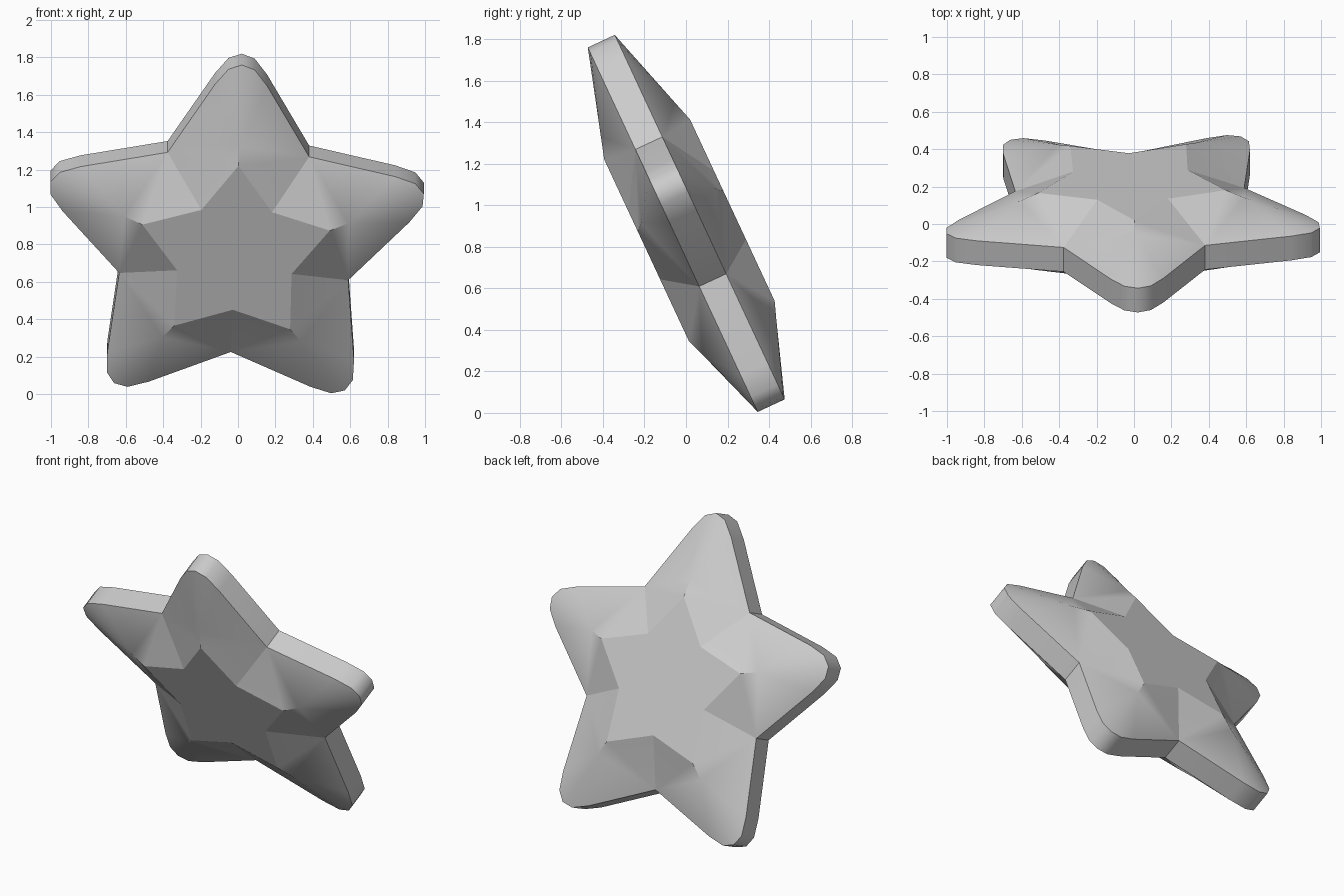
import bpy
import bmesh
from math import cos, sin, radians
from mathutils import Matrix, Vector

cube = bpy.data.objects.get("Cube")
if cube:
    bpy.data.objects.remove(cube, do_unlink=True)

# Star proportions
ARMS = 5
STEP = radians(360 / ARMS)
EDGE_HALF = 0.0715      # half thickness of the rim
FACE_HALF = 0.228       # half thickness at the raised faces
NOTCH_R, FACE_NOTCH_R = 0.644, 0.322
FACE_TIP_R, TIP_R = 0.527, 1.05
TIP = [(-0.14, 0.93), (-0.07, 1.023), (0, TIP_R), (0.07, 1.023), (0.14, 0.93)]

gray = bpy.data.materials.new("plain gray")
gray.use_nodes = True
gray.diffuse_color = (0.6, 0.6, 0.6, 1)
gray.node_tree.nodes["Principled BSDF"].inputs["Base Color"].default_value = gray.diffuse_color

bm = bmesh.new()


def ring(radius, arm, z, side=0.0):
    """Vertex at a radius and sideways offset along one arm."""
    return bm.verts.new(Matrix.Rotation(-STEP * arm, 3, 'Z') @ Vector((side, radius, z)))


def build_side(sign):
    """One bevelled face of the star; returns its rim and soft vertices."""
    rim_z, top_z = sign * EDGE_HALF, sign * FACE_HALF
    ridge_r = FACE_TIP_R + 0.2 * (TIP_R - FACE_TIP_R)
    ridge_z = sign * (FACE_HALF + 0.2 * (EDGE_HALF - FACE_HALF))
    notches = [ring(NOTCH_R, a - 0.5, rim_z) for a in range(ARMS)]
    inner = [ring(FACE_NOTCH_R, a - 0.5, top_z) for a in range(ARMS)]
    peaks = [ring(FACE_TIP_R, a, top_z) for a in range(ARMS)]
    ridges = [ring(ridge_r, a, ridge_z) for a in range(ARMS)]
    tips = [[ring(y, a, rim_z, x) for x, y in TIP] for a in range(ARMS)]
    center = bm.verts.new((0, 0, top_z))
    rim = []
    for a in range(ARMS):
        b = (a + 1) % ARMS
        # raised face
        bm.faces.new((center, inner[a], peaks[a]))
        bm.faces.new((center, peaks[a], inner[b]))
        # slopes beside the ridge
        bm.faces.new((peaks[a], inner[a], notches[a], ridges[a]))
        bm.faces.new((peaks[a], ridges[a], notches[b], inner[b]))
        # fan running to the rounded tip
        outline = [notches[a]] + tips[a] + [notches[b]]
        for p, q in zip(outline, outline[1:]):
            bm.faces.new((ridges[a], p, q))
        rim += outline[:-1]
    return rim, set(ridges), {v for t in tips for v in t}


front_rim, front_ridges, front_tips = build_side(1)
back_rim, back_ridges, back_tips = build_side(-1)

# Rim band joining both sides
count = len(front_rim)
for i in range(count):
    j = (i + 1) % count
    bm.faces.new((front_rim[i], front_rim[j], back_rim[j], back_rim[i]))
bmesh.ops.recalc_face_normals(bm, faces=bm.faces)

# Smooth only across the rounded tips, creased elsewhere
ridges = front_ridges | back_ridges
rims = set(front_rim) | set(back_rim)
for face in bm.faces:
    face.smooth = True
for edge in bm.edges:
    ends = set(edge.verts)
    fan = bool(ends & ridges) and bool(ends & rims)
    band = bool(ends & front_tips) and bool(ends & back_tips)
    edge.smooth = fan or band

# Turn slightly, then lean the top toward the front
place = (Matrix.Translation((0, 0, 0.915)) @ Matrix.Rotation(radians(115), 4, 'X')
         @ Matrix.Translation((-0.016, -0.084, 0)) @ Matrix.Rotation(radians(-2), 4, 'Z'))
bm.transform(place)

mesh = bpy.data.meshes.new("star")
bm.to_mesh(mesh)
bm.free()
mesh.materials.append(gray)
star = bpy.data.objects.new("star", mesh)
bpy.context.scene.collection.objects.link(star)
